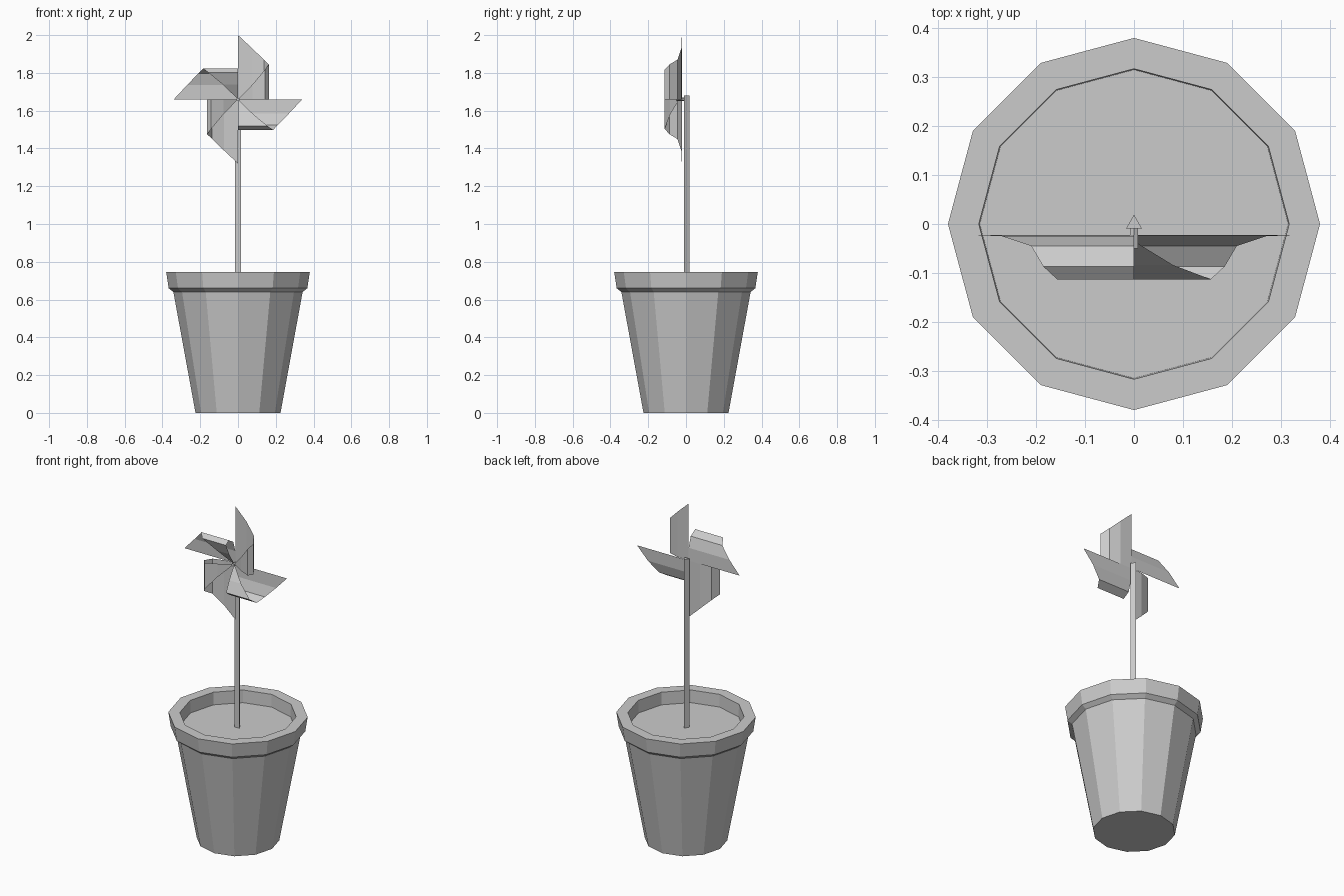
import bpy, bmesh, math
from mathutils import Matrix, Vector

cube = bpy.data.objects.get("Cube")
if cube:
    bpy.data.objects.remove(cube, do_unlink=True)

grey = bpy.data.materials.new("plain_grey")
grey.use_nodes = True
colour = (0.6, 0.6, 0.6, 1)
grey.diffuse_color = colour
grey.node_tree.nodes["Principled BSDF"].inputs["Base Color"].default_value = colour


def make(name, bm, recalc=True):
    if recalc:
        bmesh.ops.recalc_face_normals(bm, faces=bm.faces)
    mesh = bpy.data.meshes.new(name)
    bm.to_mesh(mesh)
    bm.free()
    mesh.materials.append(grey)
    obj = bpy.data.objects.new(name, mesh)
    bpy.context.collection.objects.link(obj)
    return obj


def lathe(name, profile, sides):
    """Rings of (radius, height) joined into a closed turned shape."""
    bm = bmesh.new()
    rings = []
    for r, z in profile:
        angles = [2 * math.pi * i / sides for i in range(sides)]
        rings.append([bm.verts.new((r * math.cos(a), r * math.sin(a), z)) for a in angles])
    for low, high in zip(rings, rings[1:]):
        for i in range(sides):
            j = (i + 1) % sides
            bm.faces.new((low[i], low[j], high[j], high[i]))
    bm.faces.new(rings[0])
    bm.faces.new(rings[-1])
    return make(name, bm)


# Flower pot: tapered body, overhanging rim, recessed soil
SOIL = 0.67
lathe("flower_pot", [(0.225, 0), (0.342, 0.64), (0.367, 0.66), (0.38, 0.745),
                     (0.317, 0.745), (0.315, SOIL)], 12)

# Stick: three-sided rod with a point to the back
TOP, HUB = 1.68, 1.66
bm = bmesh.new()
bmesh.ops.create_cone(bm, cap_ends=True, segments=3, radius1=0.019, radius2=0.019,
                      depth=TOP - SOIL, matrix=Matrix.Translation((0, 0, (TOP + SOIL) / 2)))
apex = max(bm.verts, key=lambda v: v.co.y).co
turn = math.pi / 2 - math.atan2(apex.y, apex.x)
bmesh.ops.rotate(bm, verts=bm.verts, matrix=Matrix.Rotation(turn, 3, 'Z'))
make("stick", bm)

# Pin through the hub
bm = bmesh.new()
bmesh.ops.create_cone(bm, cap_ends=True, segments=6, radius1=0.009, radius2=0.009, depth=0.042,
                      matrix=Matrix.Translation((0, -0.029, HUB)) @ Matrix.Rotation(math.pi / 2, 4, 'X'))
make("hub_pin", bm)

# Pinwheel blade: curled triangle; (across, depth, length) at each crease
CREASES = [(0, -0.022, 0.34), (0.075, -0.025, 0.27), (0.137, -0.045, 0.21),
           (0.163, -0.087, 0.185), (0.142, -0.113, 0.157), (0.078, -0.084, 0.08)]
for n, name in enumerate(["top", "left", "bottom", "right"]):
    bm = bmesh.new()
    place = Matrix.Translation((0, 0, HUB)) @ Matrix.Rotation(n * math.pi / 2, 4, 'Y')
    pairs = [[bm.verts.new(place @ Vector((u, y, v))) for v in (0, length)]
             for u, y, length in CREASES]
    for a, b in zip(pairs, pairs[1:]):
        bm.faces.new((a[0], b[0], b[1], a[1]))
    tip = bm.verts.new(place @ Vector((0, -0.035, 0)))
    bm.faces.new((pairs[-1][0], tip, pairs[-1][1]))
    make(name + "_blade", bm, recalc=False)
